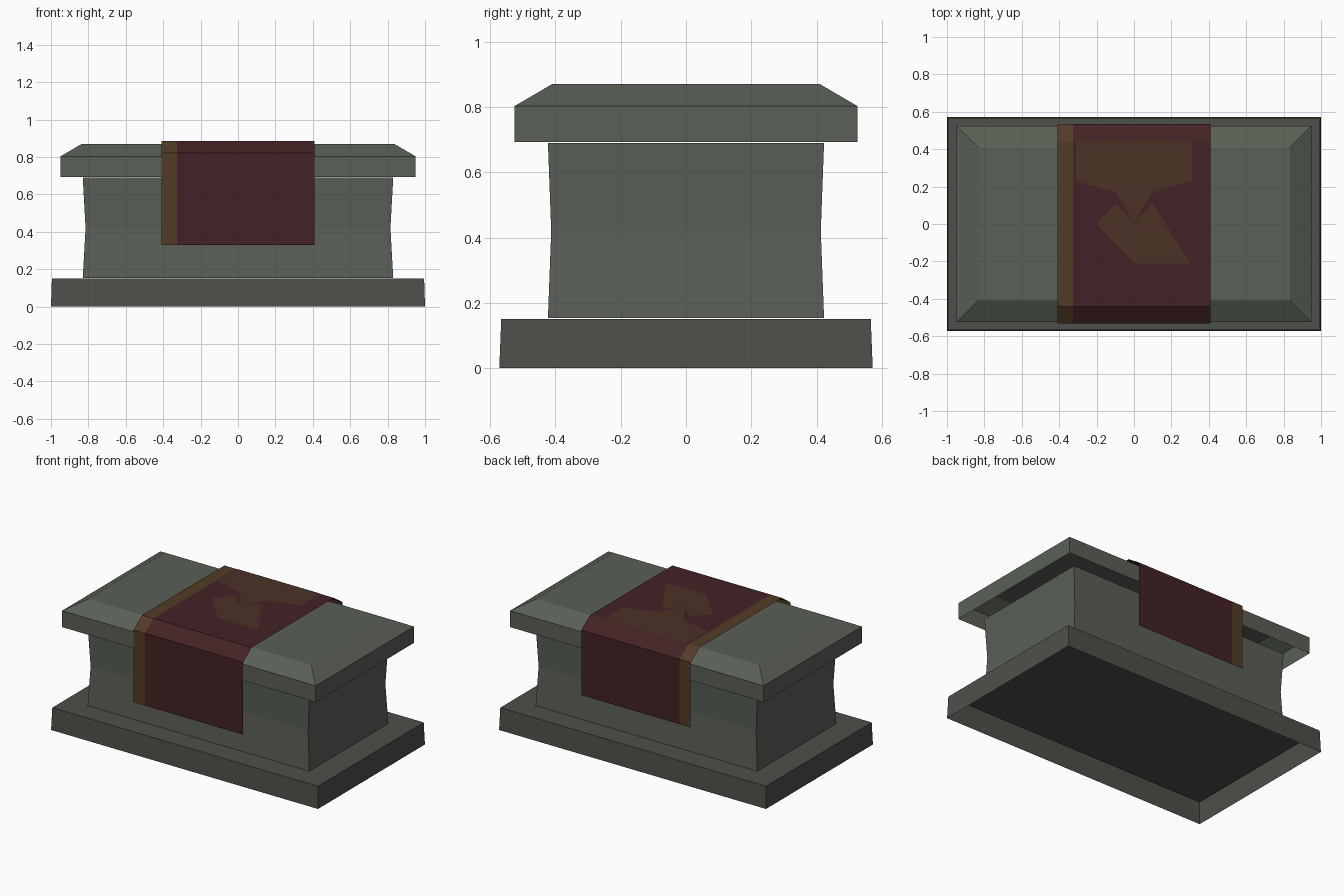
import bpy, bmesh

if "Cube" in bpy.data.objects:
    bpy.data.objects.remove(bpy.data.objects["Cube"])


def material(name, rgb):
    m = bpy.data.materials.new(name)
    m.diffuse_color = (*rgb, 1)
    m.use_nodes = True
    m.node_tree.nodes["Principled BSDF"].inputs["Base Color"].default_value = m.diffuse_color
    return m


stone = material("stone", (0.10, 0.115, 0.092))
dark_stone = material("dark_stone", (0.075, 0.08, 0.068))
red = material("red_cloth", (0.055, 0.016, 0.018))
gold = material("gold_trim", (0.085, 0.045, 0.018))
brown = material("brown_emblem", (0.07, 0.032, 0.018))


def finish(name, bm, mats):
    mesh = bpy.data.meshes.new(name)
    bm.to_mesh(mesh)
    bm.free()
    for m in mats:
        mesh.materials.append(m)
    obj = bpy.data.objects.new(name, mesh)
    bpy.context.collection.objects.link(obj)
    return obj


def block(name, rings, mat, cap=True):
    """Open-bottomed shell through rectangles given as (half x, half y, z)."""
    bm = bmesh.new()
    loops = [[bm.verts.new((sx * x, sy * y, z))
              for sx, sy in ((-1, -1), (1, -1), (1, 1), (-1, 1))]
             for x, y, z in rings]
    for a, b in zip(loops, loops[1:]):
        for i in range(4):
            j = (i + 1) % 4
            bm.faces.new((a[i], a[j], b[j], b[i]))
    if cap:
        bm.faces.new(loops[-1])
    return finish(name, bm, [mat])


# Stone plinth, waisted body and bevelled lid
block("plinth", [(1.0, 0.572, 0), (0.995, 0.566, 0.15)], dark_stone)
block("body", [(0.83, 0.423, 0.153), (0.815, 0.413, 0.42), (0.83, 0.423, 0.69)],
      stone, cap=False)
block("lid", [(0.95, 0.525, 0.692), (0.95, 0.525, 0.803), (0.835, 0.41, 0.87)], stone)

# Draped cloth: a single sheet with a gold strip down its left edge
profile = [(-0.531, 0.33), (-0.531, 0.82), (-0.44, 0.885),
           (0.44, 0.885), (0.535, 0.82), (0.535, 0.38)]
columns = [-0.41, -0.325, 0.41]
bm = bmesh.new()
grid = [[bm.verts.new((x, y, z)) for x in columns] for y, z in profile]
for a, b in zip(grid, grid[1:]):
    for i in range(len(columns) - 1):
        f = bm.faces.new((a[i], a[i + 1], b[i + 1], b[i]))
        f.material_index = 1 if i == 0 else 0
finish("cloth", bm, [red, gold])


# Flat woven shapes on top of the cloth
def patch(name, points, mat):
    bm = bmesh.new()
    bm.faces.new([bm.verts.new((x, y, 0.887)) for x, y in points]).normal_update()
    bmesh.ops.triangulate(bm, faces=bm.faces[:])
    for f in bm.faces:
        f.normal_update()
        if f.normal.z < 0:
            f.normal_flip()
    return finish(name, bm, [mat])


patch("emblem_upper", [(-0.31, 0.44), (-0.31, 0.23), (-0.1, 0.17), (0, 0.01),
                       (0.1, 0.17), (0.31, 0.23), (0.31, 0.44)], brown)
patch("emblem_lower", [(-0.1, 0.11), (-0.2, 0), (0, -0.21), (0.3, -0.21),
                       (0.1, 0.11), (0, 0.01)], brown)
